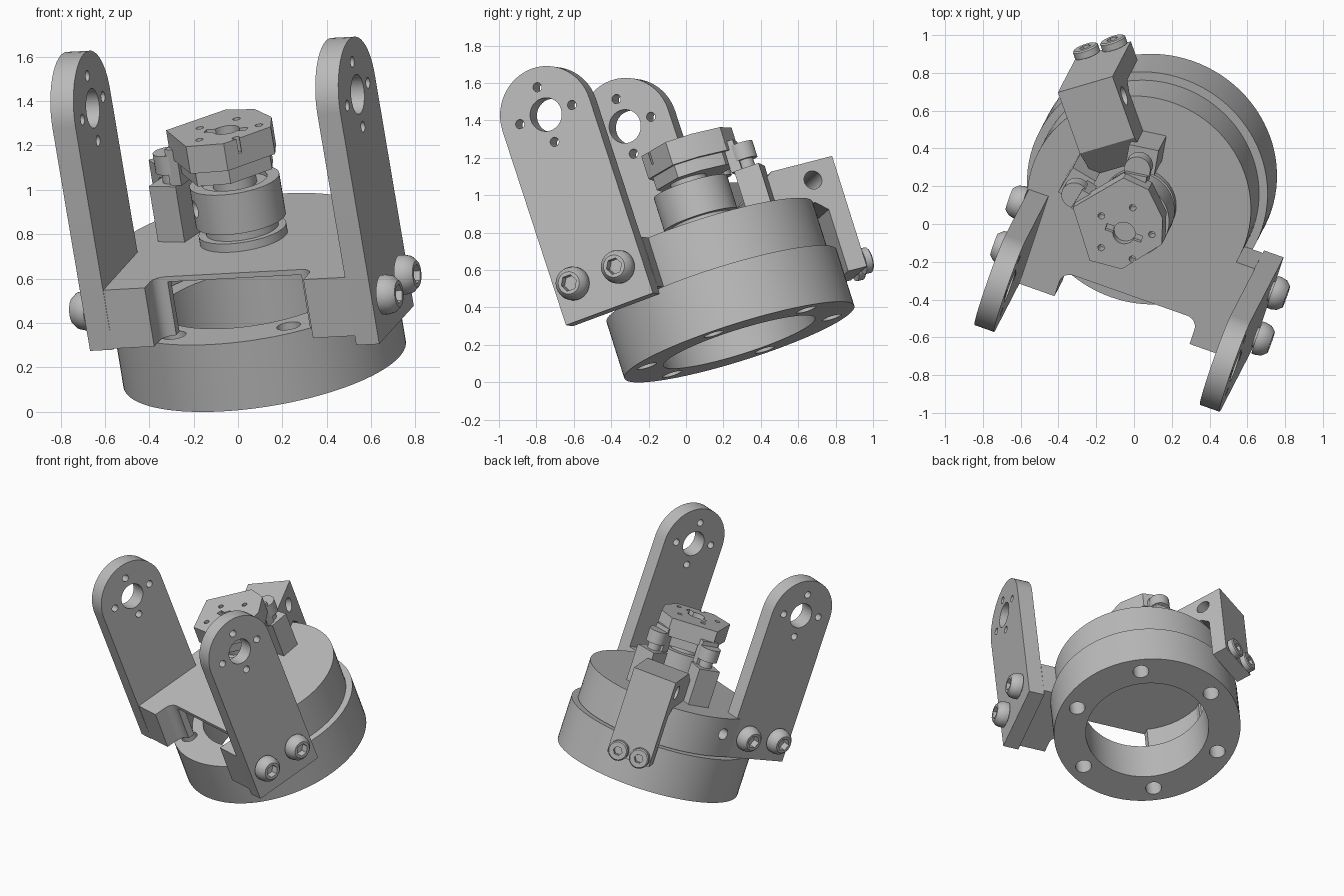
import bpy, bmesh
from math import cos, sin, pi, radians
from mathutils import Matrix, Vector

cube = bpy.data.objects.get("Cube")
if cube:
    bpy.data.objects.remove(cube, do_unlink=True)

grey = bpy.data.materials.new("machined_grey")
grey.use_nodes = True
grey.diffuse_color = (0.5, 0.5, 0.5, 1)
grey.node_tree.nodes["Principled BSDF"].inputs["Base Color"].default_value = (0.5, 0.5, 0.5, 1)


def frame(x, y, z, origin=(0, 0, 0)):
    m = Matrix((x, y, z)).transposed().to_4x4()
    m.translation = Vector(origin)
    return m


# Tilted axes of the whole assembly
W = Vector((-0.155, -0.297, 0.942)).normalized()
U = Vector((0.941, -0.335, 0.055))
U = (U - W * U.dot(W)).normalized()
TILT = frame(U, W.cross(U), W, (0.12, 0.285, 0.215))

X, Y, Z = Vector((1, 0, 0)), Vector((0, 1, 0)), Vector((0, 0, 1))
UP = Matrix.Identity(4)
SIDE = frame(Y, Z, X)              # profile in depth/height, extruded sideways
E = Vector((cos(radians(127)), sin(radians(127)), 0))
B = E.cross(Z)
RADIAL = frame(E, Z, B)            # profile through the rear clamp
OUTWARD = frame(B, -Z, E)          # axis pointing out of the rear clamp
parts = []


def circle(r, cx=0, cy=0, n=48, start=0):
    return [(cx + r * cos(start + 2 * pi * i / n), cy + r * sin(start + 2 * pi * i / n)) for i in range(n)]


def rect(x0, x1, y0, y1):
    return [(x0, y0), (x1, y0), (x1, y1), (x0, y1)]


def prism(name, pts, lo, hi, mat=UP, part=True):
    bm = bmesh.new()
    face = bm.faces.new([bm.verts.new((x, y, lo)) for x, y in pts])
    top = bmesh.ops.extrude_face_region(bm, geom=[face])["geom"]
    bmesh.ops.translate(bm, vec=(0, 0, hi - lo), verts=[v for v in top if isinstance(v, bmesh.types.BMVert)])
    return finish(name, bm, mat, part)


def lathe(name, profile, mat=UP, n=32):
    bm = bmesh.new()
    rings = [[bm.verts.new((x, y, h)) for x, y in circle(r, n=n)] for r, h in profile]
    for a, b in zip(rings, rings[1:]):
        for i in range(n):
            j = (i + 1) % n
            bm.faces.new((a[i], a[j], b[j], b[i]))
    bm.faces.new(rings[0])
    bm.faces.new(rings[-1])
    return finish(name, bm, mat, True)


def finish(name, bm, mat, part):
    bmesh.ops.recalc_face_normals(bm, faces=bm.faces)
    bm.transform(mat)
    me = bpy.data.meshes.new(name)
    bm.to_mesh(me)
    bm.free()
    me.materials.append(grey)
    ob = bpy.data.objects.new(name, me)
    bpy.context.collection.objects.link(ob)
    if part:
        parts.append(ob)
    return ob


def combine(ob, tools, op="DIFFERENCE"):
    for cutter in tools:
        cutter.hide_render = True
        mod = ob.modifiers.new("cut", "BOOLEAN")
        mod.operation, mod.solver, mod.object = op, "EXACT", cutter
    bpy.context.view_layer.update()
    done = bpy.data.meshes.new_from_object(ob.evaluated_get(bpy.context.evaluated_depsgraph_get()))
    ob.modifiers.clear()
    ob.data = done
    for cutter in tools:
        bpy.data.objects.remove(cutter, do_unlink=True)


def tool(pts, lo, hi, mat=UP):
    return prism("cutter", pts, lo, hi, mat, False)


def radial_hole(deg, height, r, lo, hi):
    out = Vector((cos(radians(deg)), sin(radians(deg)), 0))
    return tool(circle(r, n=20), lo, hi, frame(out.cross(Z), -Z, out, (0, 0, height)))


# Base ring with bolt holes
ring = prism("base_ring", circle(0.645, n=96), 0, 0.32)
combine(ring, [tool(circle(0.425, n=64), -0.1, 0.5)] +
        [tool(circle(0.055, x, y, 24), -0.1, 0.5) for x, y in circle(0.535, n=6, start=radians(5))])

# Hollow round housing with two arm brackets and an open front
housing = prism("housing", circle(0.6, n=96), 0.325, 0.605)
combine(housing, [tool(rect(-0.468, 0.69, -0.645, -0.125), 0.325, 0.605)], "UNION")
f = 0.06
arc = [pi / 12 * i for i in range(7)]
notch = [(-0.27, -0.9), (0.49, -0.9)]
notch += [(0.49 - f + f * cos(a), -0.5 - f + f * sin(a)) for a in arc]
notch += [(-0.27 + f - f * sin(a), -0.5 - f + f * cos(a)) for a in arc]
combine(housing, [tool(notch, 0.2, 0.7), tool(circle(0.5, n=64), 0.2, 0.58),
                  tool(rect(-0.21, 0.43, -0.7, -0.25), 0.2, 0.58), radial_hole(183, 0.49, 0.04, 0.4, 0.7)])


def bolt(name, mat, profile, socket):
    # Round head with a hexagonal socket
    head = lathe(name, profile, mat)
    h = profile[-1][1]
    combine(head, [tool(circle(socket, n=6), h * 0.4, h * 2, mat)])


# Upright arms, rounded on top, each held by two domed bolts
AV, AW, AR = -0.397, 1.388, 0.26
BUTTON = [(0.055, -0.02), (0.055, 0.012), (0.09, 0.012), (0.09, 0.035), (0.083, 0.065), (0.06, 0.09)]
for side, inner, outer, foot in (("left", 0.69, 0.8, 0.28), ("right", -0.468, -0.578, 0.32)):
    outline = [(-0.645, foot), (-0.125, foot)]
    outline += [(AV + AR * cos(pi * i / 24), AW + AR * sin(pi * i / 24)) for i in range(25)]
    lo, hi = sorted((inner, outer))
    arm = prism(side + "_arm", outline, lo, hi, SIDE)
    holes = [tool(circle(0.09, AV, AW, 32), -1, 1, SIDE)]
    holes += [tool(circle(0.025, AV + x, AW + y, 16), -1, 1, SIDE) for x, y in circle(0.155, n=4)]
    combine(arm, holes)
    out = X if outer > 0 else -X
    for k, v in enumerate((-0.53, -0.26)):
        bolt(f"{side}_arm_bolt_{k + 1}", frame(Y, out.cross(Y), out, (outer, v, 0.475)), BUTTON, 0.045)

# Rear clamp hooking over the housing rim, held by two flat bolts
clamp = prism("rear_clamp", [(0.764, 0.2), (0.764, 0.826), (0.41, 0.826), (0.25, 0.72), (0.25, 0.605),
                             (0.595, 0.605), (0.655, 0.55), (0.655, 0.2)], -0.155, 0.155, RADIAL)
combine(clamp, [tool(circle(0.05, 0.62, 0.726, 24), -0.3, 0.3, RADIAL)])
for k, t in enumerate((-0.08, 0.075)):
    bolt(f"clamp_bolt_{k + 1}", OUTWARD @ Matrix.Translation((t, -0.245, 0.764)),
         [(0.04, -0.02), (0.04, 0.008), (0.07, 0.008), (0.07, 0.045), (0.062, 0.052)], 0.032)

# Grooved turret in the middle
turret = lathe("turret", [(0.2, 0.6), (0.2, 0.645), (0.165, 0.645), (0.165, 0.69), (0.205, 0.69), (0.205, 0.88),
                          (0.15, 0.88), (0.15, 0.86), (0.1, 0.86), (0.1, 0.93)], n=64)
combine(turret, [radial_hole(215, 0.79, 0.04, 0.12, 0.3)])

# Faceted head in two layers with screw holes
head_outline = [(-0.3, 0.04), (-0.125, -0.21), (0.05, -0.195), (0.21, 0.01), (0.17, 0.15), (0.05, 0.275), (-0.095, 0.29)]
prism("head_lower", [(0.88 * x, 0.88 * y) for x, y in head_outline], 0.92, 1.0)
head = prism("head_upper", head_outline, 0.99, 1.12)
head_cuts = [tool(circle(0.06, n=24), 1.07, 1.3), tool(rect(-0.1, 0.1, -0.018, 0.018), 1.09, 1.3)]
head_cuts += [tool(circle(0.018, x, y, 12), 1.05, 1.3) for x, y in circle(0.15, n=5, start=0.3)]
combine(head, head_cuts)

# Two adjuster posts beside the head
for k, deg in enumerate((168, 98)):
    a = radians(deg)
    c = Vector((cos(a), sin(a), 0)) * 0.325
    place = Matrix.Translation(c) @ Matrix.Rotation(a, 4, "Z")
    prism(f"post_block_{k + 1}", rect(-0.06, 0.08, -0.08, 0.08), 0.6, 0.87, place)
    lathe(f"post_knob_{k + 1}", [(0.045, 0.86), (0.045, 0.92), (0.07, 0.92), (0.07, 1.01)], place)
    prism(f"post_finger_{k + 1}", rect(-0.08, -0.02, -0.06, 0.06), 0.87, 1.04, place)

# Tilt everything and shade
bpy.ops.object.select_all(action="DESELECT")
for ob in parts:
    ob.data.transform(TILT)
    ob.select_set(True)
bpy.context.view_layer.objects.active = parts[0]
bpy.ops.object.shade_smooth_by_angle(angle=radians(30))
